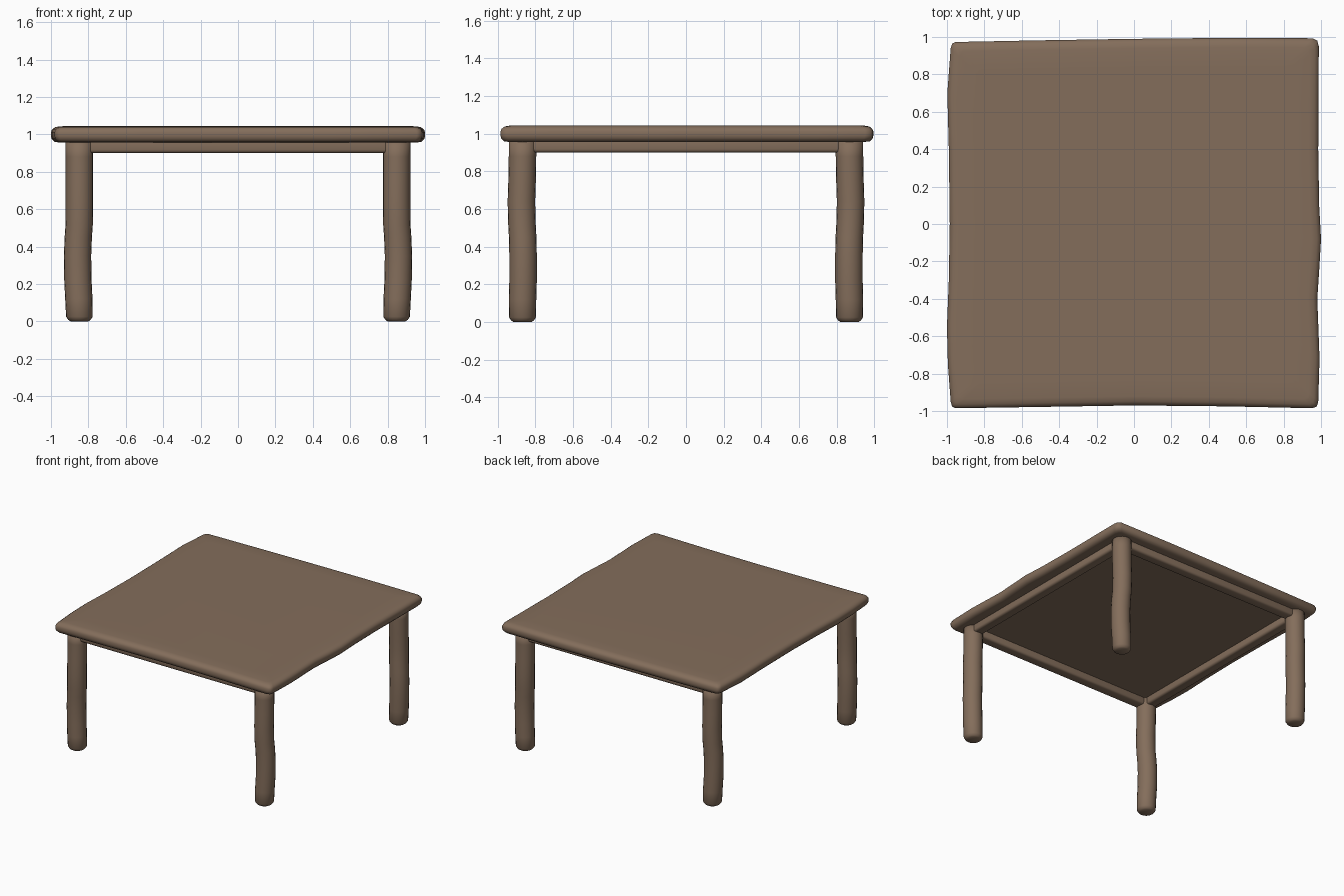
import bpy, bmesh, math

if "Cube" in bpy.data.objects:
    bpy.data.objects.remove(bpy.data.objects["Cube"])

wood = bpy.data.materials.new("wood")
wood.diffuse_color = (0.23, 0.155, 0.105, 1)
wood.use_nodes = True
wood.node_tree.nodes["Principled BSDF"].inputs["Base Color"].default_value = wood.diffuse_color


def loft(name, rings):
    """Skin a stack of closed rings and cap both ends."""
    bm = bmesh.new()
    loops = [[bm.verts.new(p) for p in ring] for ring in rings]
    n = len(loops[0])
    for a, b in zip(loops, loops[1:]):
        for i in range(n):
            j = (i + 1) % n
            bm.faces.new((a[i], a[j], b[j], b[i]))
    bm.faces.new(loops[0][::-1])
    bm.faces.new(loops[-1])
    bmesh.ops.recalc_face_normals(bm, faces=bm.faces)
    for f in bm.faces:
        f.smooth = True
    me = bpy.data.meshes.new(name)
    bm.to_mesh(me)
    bm.free()
    me.materials.append(wood)
    ob = bpy.data.objects.new(name, me)
    bpy.context.collection.objects.link(ob)
    return ob


# Tabletop: slightly wavy outline, rounded rim
outline = [
    (-.955, -.985), (-.5, -.978), (0, -.97), (.5, -.975), (.955, -.985),
    (.978, -.975), (.985, -.95), (.992, -.72), (.98, -.4), (.99, -.25), (1, -.08),
    (.99, .1), (.985, .4), (.987, .7), (.988, .95), (.98, .98),
    (.955, .993), (.5, .995), (0, .99), (-.5, .982), (-.955, .973),
    (-.972, .965), (-.98, .94), (-.998, .7), (-.99, .4), (-.985, 0), (-.99, -.3),
    (-1, -.55), (-.995, -.75), (-.98, -.95), (-.973, -.975)]
# (inset, height) from the underside round to the top
rim = [(.15, .957), (.04, .957), (.018, .96), (.004, .975), (0, .99), (0, 1.012),
       (.006, 1.026), (.022, 1.038), (.05, 1.043), (.15, 1.044)]
loft("tabletop", [[(x * (1 - d), y * (1 - d), z) for x, y in outline] for d, z in rim])

# Legs: round posts with a gentle wobble and a rounded foot
# (height, radius, outward x shift, outward y shift)
sections = [(0, .048, .0, .0), (.008, .06, .0, .0), (.025, .071, 0, 0),
            (.12, .073, .003, 0), (.22, .073, .008, -.003), (.35, .073, .01, -.003),
            (.45, .073, .006, -.001), (.52, .073, .001, .003), (.64, .073, 0, .006),
            (.76, .073, 0, .002), (.88, .073, 0, 0), (.97, .073, 0, 0)]
for sx, side in ((-1, "left"), (1, "right")):
    for sy, end in ((-1, "front"), (1, "back")):
        rings = []
        for z, r, dx, dy in sections:
            cx, cy = sx * (.848 + dx), sy * (.868 + dy)
            rings.append([(cx + r * math.cos(a * math.tau / 20),
                           cy + r * math.sin(a * math.tau / 20), z) for a in range(20)])
        loft(f"{end}_{side}_leg", rings)


# Aprons: softened rails joining the legs under the top
def apron(name, loc, size):
    bpy.ops.mesh.primitive_cube_add(size=1, location=loc)
    ob = bpy.context.object
    ob.name = name
    ob.scale = size
    bpy.ops.object.transform_apply(location=False, rotation=False, scale=True)
    ob.data.materials.append(wood)
    bev = ob.modifiers.new("soft edges", 'BEVEL')
    bev.width = .018
    bev.segments = 3
    bpy.ops.object.shade_smooth()


for s, a, b in ((-1, "front", "left"), (1, "back", "right")):
    apron(f"{a}_apron", (0, s * .868, .94), (1.7, .085, .08))
    apron(f"{b}_apron", (s * .848, 0, .94), (.085, 1.73, .08))
